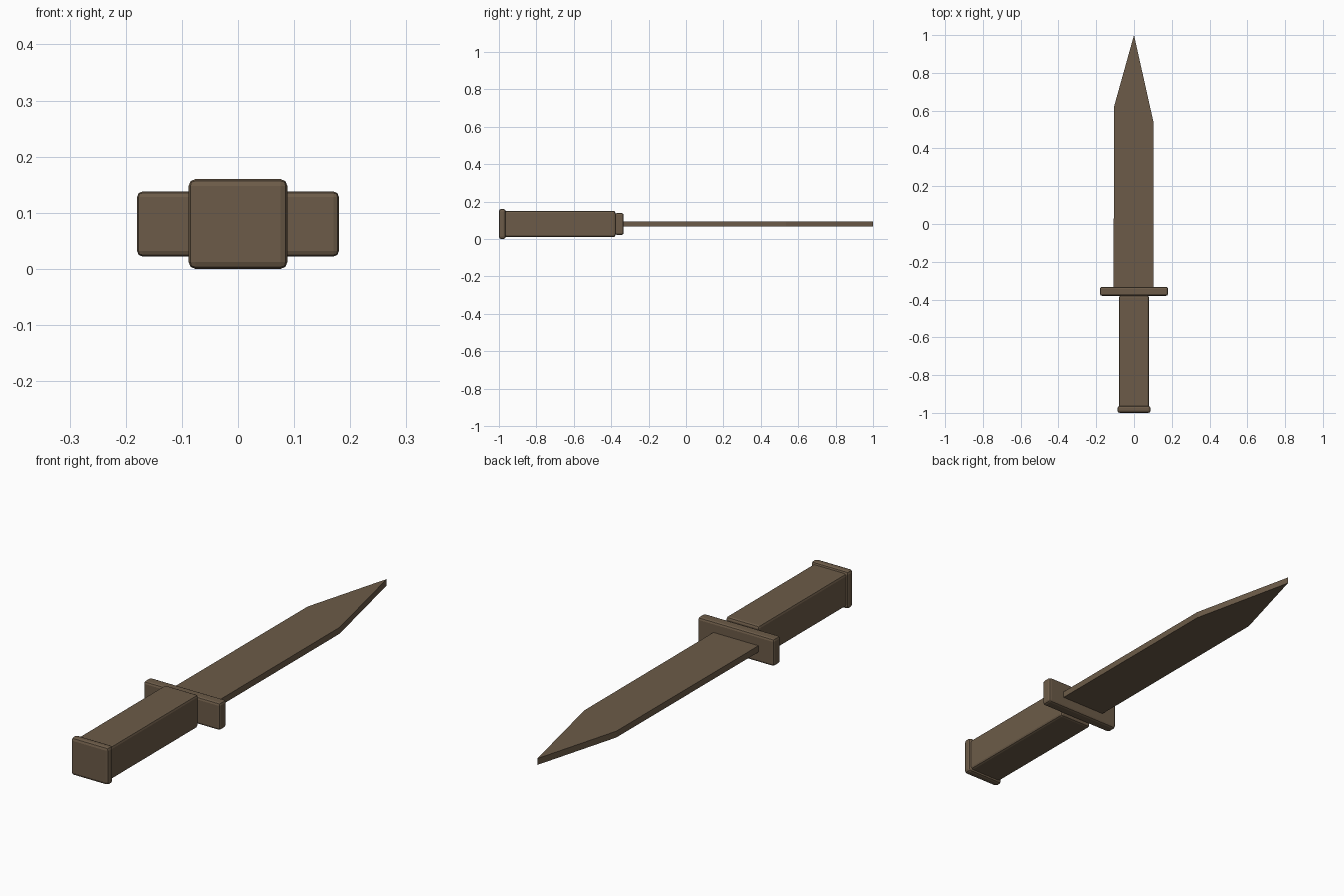
import bpy, bmesh

if "Cube" in bpy.data.objects:
    bpy.data.objects.remove(bpy.data.objects["Cube"])

MID_Z = 0.08

mat = bpy.data.materials.new("brown")
mat.diffuse_color = (0.15, 0.105, 0.065, 1)
mat.use_nodes = True
mat.node_tree.nodes["Principled BSDF"].inputs["Base Color"].default_value = mat.diffuse_color


def finish(bm, name):
    bmesh.ops.recalc_face_normals(bm, faces=bm.faces)
    mesh = bpy.data.meshes.new(name)
    bm.to_mesh(mesh)
    bm.free()
    mesh.materials.append(mat)
    obj = bpy.data.objects.new(name, mesh)
    bpy.context.collection.objects.link(obj)
    return obj


def rounded_box(name, width, height, y0, y1, bevel):
    bm = bmesh.new()
    bmesh.ops.create_cube(bm, size=1)
    bmesh.ops.scale(bm, vec=(width, y1 - y0, height), verts=bm.verts)
    bmesh.ops.translate(bm, vec=(0, (y0 + y1) / 2, MID_Z), verts=bm.verts)
    obj = finish(bm, name)
    mod = obj.modifiers.new("Bevel", 'BEVEL')
    mod.width = bevel
    mod.segments = 2
    return obj


# Handle, end cap and crossguard
rounded_box("handle", 0.157, 0.14, -0.985, -0.378, 0.01)
rounded_box("pommel", 0.176, 0.16, -1.0, -0.963, 0.012)
rounded_box("guard", 0.36, 0.116, -0.38, -0.333, 0.01)

# Flat blade with an uneven pointed tip
outline = [(-0.108, -0.36), (0.104, -0.36), (0.104, 0.535), (0, 1.0), (-0.106, 0.62)]
bm = bmesh.new()
face = bm.faces.new([bm.verts.new((x, y, MID_Z - 0.0135)) for x, y in outline])
ext = bmesh.ops.extrude_face_region(bm, geom=[face], use_keep_orig=True)
top = [g for g in ext["geom"] if isinstance(g, bmesh.types.BMVert)]
bmesh.ops.translate(bm, vec=(0, 0, 0.027), verts=top)
finish(bm, "blade")
